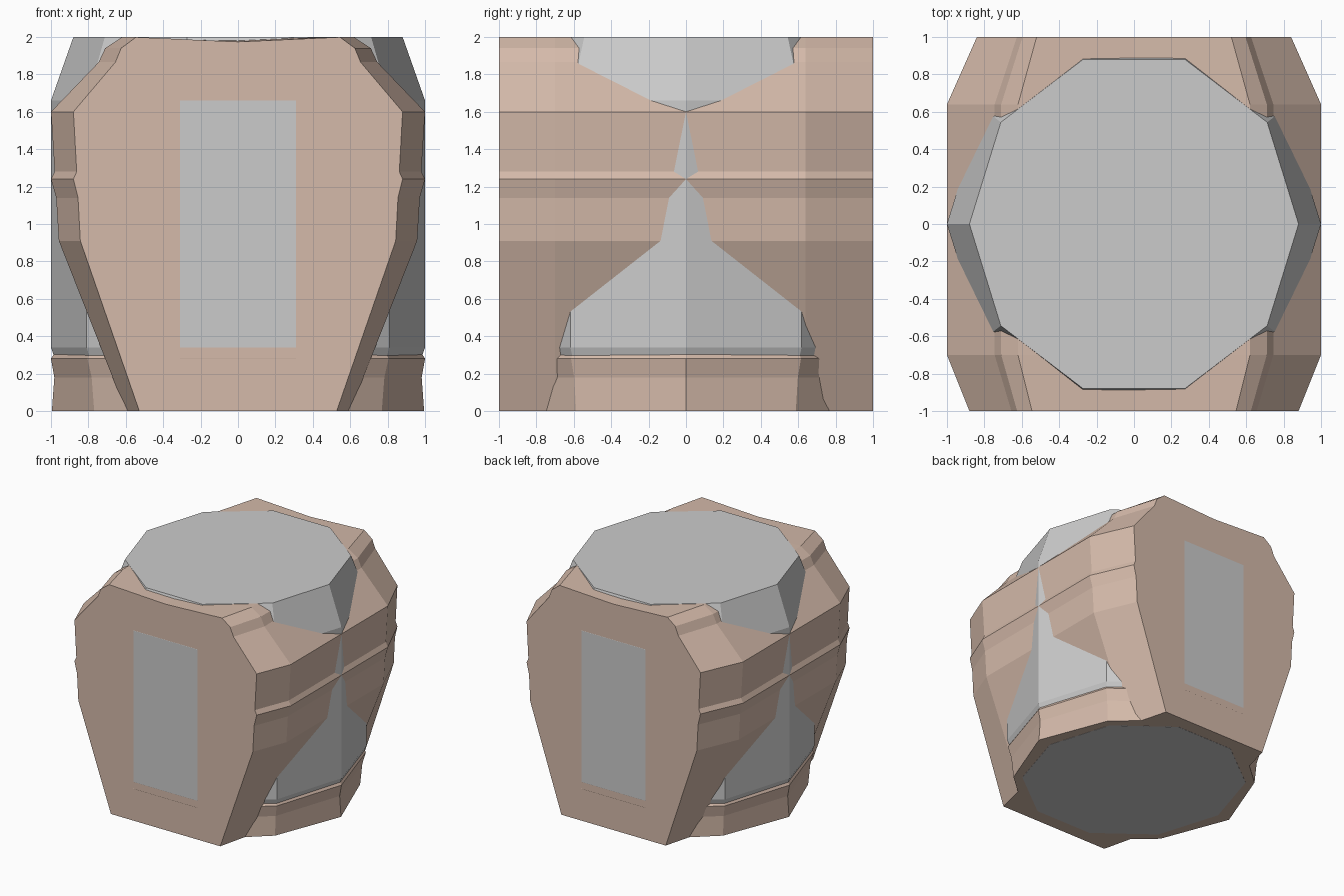
import bpy, bmesh, math

if "Cube" in bpy.data.objects:
    bpy.data.objects.remove(bpy.data.objects["Cube"])


def material(name, rgb):
    m = bpy.data.materials.new(name)
    m.diffuse_color = (*rgb, 1)
    m.use_nodes = True
    m.node_tree.nodes["Principled BSDF"].inputs["Base Color"].default_value = m.diffuse_color
    return m


def loft(name, loops, mat):
    """Skin a list of equally long point loops and cap both ends."""
    bm = bmesh.new()
    rows = [[bm.verts.new(p) for p in loop] for loop in loops]
    n = len(rows[0])
    for a, b in zip(rows, rows[1:]):
        for i in range(n):
            j = (i + 1) % n
            bm.faces.new((a[i], a[j], b[j], b[i]))
    bm.faces.new(rows[0])
    bm.faces.new(rows[-1])
    bmesh.ops.recalc_face_normals(bm, faces=bm.faces)
    me = bpy.data.meshes.new(name)
    bm.to_mesh(me)
    bm.free()
    me.materials.append(mat)
    ob = bpy.data.objects.new(name, me)
    bpy.context.collection.objects.link(ob)
    return ob


def decagon(r, z, corner=1.0):
    """Ten-sided ring stretched to a square footprint; corner scales the diagonal points."""
    pts = []
    for i in range(10):
        a = math.radians(36 * i)
        k = r * (corner if i in (1, 4, 6, 9) else 1)
        pts.append((k * math.cos(a), k * math.sin(a) / math.sin(math.radians(72)), z))
    return pts


tan = material("warm_stone", (0.66, 0.49, 0.40))
grey = material("grey_stone", (0.55, 0.58, 0.55))

# Upright ten-sided core with chamfered top and bottom
loft("upright_core", [decagon(0.88, 0), decagon(1.0, 0.34),
                      decagon(1.0, 1.66), decagon(0.88, 2)], grey)

# Low collar round the foot of the core
loft("foot_collar", [decagon(0.995, 0.001, 0.955), decagon(0.982, 0.18, 0.985),
                     decagon(1.0, 0.28, 0.995), decagon(0.95, 0.36)], tan)

# Grooved cross block, its profile run front to back and narrowed at both ends
half = [(0.60, 0.001), (0.958, 0.91), (0.972, 1.14), (1, 1.24), (0.98, 1.28),
        (1, 1.6), (0.745, 1.865), (0.71, 1.94), (0.62, 1.999)]


def section(y, s, dip):
    right = [(x * s, y, z) for x, z in half]
    left = [(-x, y, z) for x, y, z in reversed(right)]
    return right + [(0, y, 1.999 - dip)] + left


loft("cross_block", [section(-0.9995, 0.88, 0.025), section(-0.7, 1, 0.01),
                     section(0.64, 1, 0.01), section(0.9995, 0.84, 0.025)], tan)
